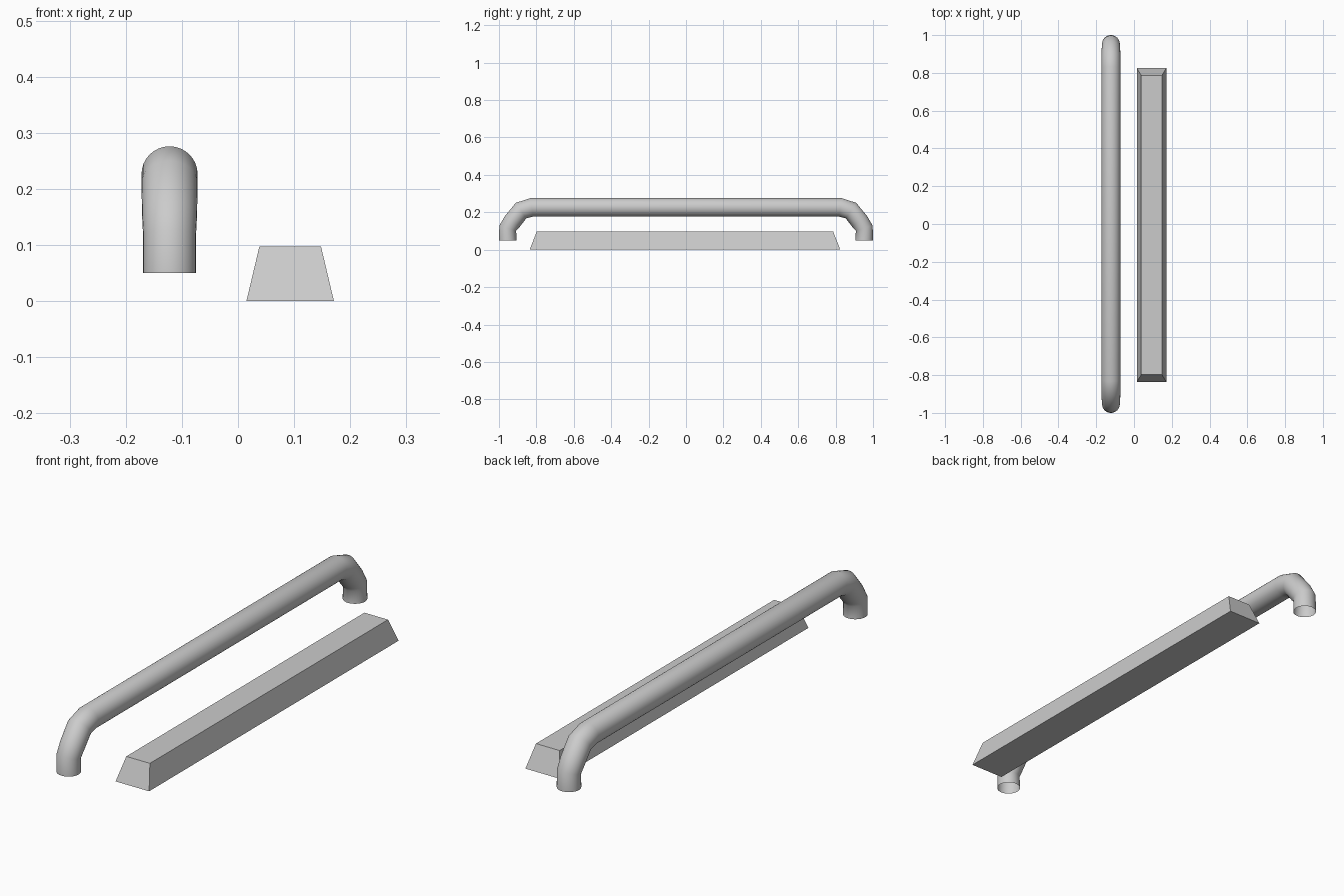
import bpy, bmesh, math
from mathutils import Vector

if "Cube" in bpy.data.objects:
    bpy.data.objects.remove(bpy.data.objects["Cube"])


def make_object(name, bm):
    bmesh.ops.recalc_face_normals(bm, faces=bm.faces)
    mesh = bpy.data.meshes.new(name)
    bm.to_mesh(mesh)
    bm.free()
    obj = bpy.data.objects.new(name, mesh)
    bpy.context.collection.objects.link(obj)
    return obj


def tube(name, x, path, sides=32):
    """Open tube swept along (y, z, radius) points lying in the plane at x."""
    bm = bmesh.new()
    rings = []
    for i, (y, z, r) in enumerate(path):
        p = Vector((x, y, z))
        tangent = Vector((0, 0, 0))
        for a, b in ((i - 1, i), (i, i + 1)):
            if a >= 0 and b < len(path):
                tangent += Vector((0, path[b][0] - path[a][0],
                                   path[b][1] - path[a][1])).normalized()
        tangent.normalize()
        # The straight legs keep level end rings
        side = Vector((1, 0, 0))
        normal = tangent.cross(side)
        ring = []
        for k in range(sides):
            t = 2 * math.pi * k / sides
            ring.append(bm.verts.new(p + r * (math.cos(t) * side + math.sin(t) * normal)))
        rings.append(ring)
    for a, b in zip(rings, rings[1:]):
        for k in range(sides):
            n = (k + 1) % sides
            bm.faces.new((a[k], a[n], b[n], b[k]))
    return make_object(name, bm)


# Handle rail: half of the bent path, mirrored to the other end
half = [(0.953, 0.05, 0.047), (0.953, 0.115, 0.047), (0.928, 0.152, 0.049),
        (0.882, 0.209, 0.05), (0.825, 0.2265, 0.05)]
path = [(-y, z, r) for y, z, r in half] + half[::-1]
rail = tube("handle_rail", -0.122, path)
bpy.context.view_layer.objects.active = rail
rail.select_set(True)
bpy.ops.object.shade_smooth_by_angle(angle=math.radians(50))

# Tapered base bar: bottom and top rectangles joined by sloping sides
bm = bmesh.new()
loops = []
for x0, x1, y0, y1, z in ((0.015, 0.171, -0.836, 0.825, 0.0),
                          (0.038, 0.148, -0.798, 0.787, 0.097)):
    loops.append([bm.verts.new((x, y, z))
                  for x, y in ((x0, y0), (x1, y0), (x1, y1), (x0, y1))])
for loop in loops:
    bm.faces.new(loop)
for k in range(4):
    n = (k + 1) % 4
    bm.faces.new((loops[0][k], loops[0][n], loops[1][n], loops[1][k]))
make_object("tapered_bar", bm)
